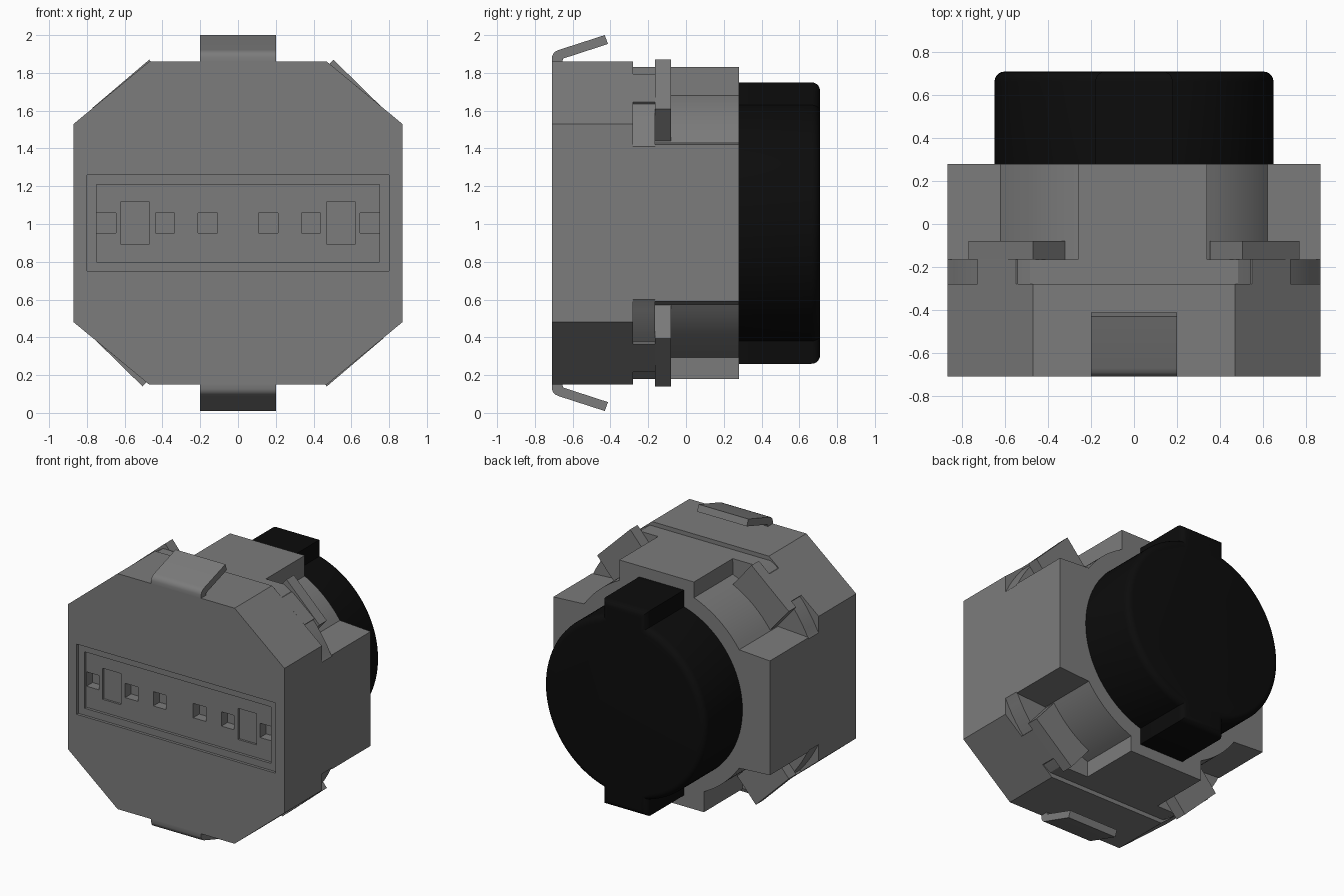
import bpy, bmesh, math

cube = bpy.data.objects.get("Cube")
if cube:
    bpy.data.objects.remove(cube, do_unlink=True)

ZC = 1.005  # height of the central axis


def material(name, value):
    m = bpy.data.materials.new(name)
    m.use_nodes = True
    col = (value, value, value, 1)
    m.diffuse_color = col
    bsdf = m.node_tree.nodes["Principled BSDF"]
    bsdf.inputs["Base Color"].default_value = col
    bsdf.inputs["Roughness"].default_value = 0.6
    return m


GREY = material("housing_grey", 0.2)
BLACK = material("cap_black", 0.0035)


def prism(name, pts, a, b, mat=GREY, axis="y", smooth=False, bevel=0):
    """Extrude a 2D outline (heights relative to the axis) from a to b."""
    def place(p, t):
        return (p[0], t, p[1] + ZC) if axis == "y" else (t, p[0], p[1] + ZC)
    bm = bmesh.new()
    start = [bm.verts.new(place(p, a)) for p in pts]
    end = [bm.verts.new(place(p, b)) for p in pts]
    n = len(pts)
    bm.faces.new(start)
    last = bm.faces.new(end)
    for i in range(n):
        j = (i + 1) % n
        bm.faces.new((start[i], start[j], end[j], end[i]))
    bmesh.ops.recalc_face_normals(bm, faces=bm.faces)
    if bevel:
        bmesh.ops.bevel(bm, geom=list(last.edges), offset=bevel, segments=5,
                        profile=0.5, affect="EDGES", clamp_overlap=True)
    me = bpy.data.meshes.new(name)
    bm.to_mesh(me)
    bm.free()
    me.materials.append(mat)
    ob = bpy.data.objects.new(name, me)
    bpy.context.collection.objects.link(ob)
    bpy.context.view_layer.objects.active = ob
    for o in bpy.context.selected_objects:
        o.select_set(False)
    ob.select_set(True)
    if smooth:
        bpy.ops.object.shade_smooth_by_angle(angle=math.radians(30))
    return ob


def arc(r, a0, a1, n):
    """Points on a circle, angles in degrees."""
    return [(r * math.cos(math.radians(a0 + (a1 - a0) * i / n)),
             r * math.sin(math.radians(a0 + (a1 - a0) * i / n))) for i in range(n + 1)]


def rect(x0, x1, z0, z1):
    return [(x0, z0), (x1, z0), (x1, z1), (x0, z1)]


def half_turn(pts):
    return [(-x, -z) for x, z in pts]


def four_way(quarter):
    """Complete a first-quadrant outline, listed from side to top."""
    left = [(-x, z) for x, z in reversed(quarter)]
    return quarter + left + half_turn(quarter) + half_turn(left)


# Front octagonal housing
front = prism("housing_front", four_way([(0.87, 0.525), (0.47, 0.855)]), -0.71, -0.28)


def cut(x0, x1, z0, z1, depth):
    c = prism("cutter", rect(x0, x1, z0, z1), -0.8, -0.71 + depth)
    c.hide_render = True
    mod = front.modifiers.new("cut", "BOOLEAN")
    mod.object = c
    mod.operation = "DIFFERENCE"
    mod.solver = "EXACT"
    bpy.context.view_layer.objects.active = front
    bpy.ops.object.modifier_apply(modifier=mod.name)
    bpy.data.objects.remove(c, do_unlink=True)


# Stepped connector recess with contact pockets
cut(-0.80, 0.80, -0.255, 0.255, 0.02)
cut(-0.75, 0.75, -0.205, 0.205, 0.04)
for s in (-1, 1):
    for c in (0.16, 0.387, 0.697):
        cut(s * c - 0.051, s * c + 0.051, -0.052, 0.052, 0.11)
    cut(s * 0.545 - 0.074, s * 0.545 + 0.074, -0.113, 0.113, 0.055)

# Grooved band with a neck on each chamfer
band = ([(0.87, 0.405)] + arc(0.957, 25.8, 41.2, 5) + [(0.73, 0.641), (0.55, 0.789)]
        + arc(0.957, 55.4, 59.2, 2) + [(0.485, 0.825)])
prism("housing_groove", four_way(band), -0.28, -0.165, smooth=True)

# Rear housing with round corner recesses
R = 0.757
lower = ([(0.26, -0.825)] + arc(R, -69.9, -34.6, 12) + [(0.87, -0.415)])
upper = ([(0.87, 0.415)] + arc(R, 34.6, 63.3, 10) + [(0.34, 0.825)])
right_half = lower + upper
prism("housing_rear", right_half + half_turn(right_half), -0.165, 0.28, smooth=True)

# Bayonet lugs
lug_a = [(0.505, 0.865), (0.77, 0.605), (0.62, 0.435), (0.355, 0.695)]
lug_b = [(0.47, -0.865), (0.77, -0.61), (0.62, -0.435), (0.32, -0.685)]
for name, pts in (("upper_right", lug_a), ("lower_left", half_turn(lug_a)),
                  ("lower_right", lug_b), ("upper_left", half_turn(lug_b))):
    prism("lug_" + name, pts, -0.165, -0.08)

# Bent spring clips above and below
clip = [(-0.71, 0.85), (-0.71, 0.878), (-0.704, 0.895), (-0.692, 0.908), (-0.672, 0.917),
        (-0.43, 0.995), (-0.413, 0.948), (-0.65, 0.871), (-0.656, 0.85)]
prism("clip_top", clip, -0.2, 0.2, axis="x", smooth=True)
prism("clip_bottom", [(y, -z) for y, z in clip], -0.2, 0.2, axis="x", smooth=True)

# Round black cap with a key at top and bottom
W = 0.18
edge = math.degrees(math.acos(W / 0.65))
side = [(W, -0.745)] + arc(0.65, -edge, edge, 48) + [(W, 0.745)]
prism("cap", side + half_turn(side), 0.28, 0.71, mat=BLACK, smooth=True, bevel=0.05)
